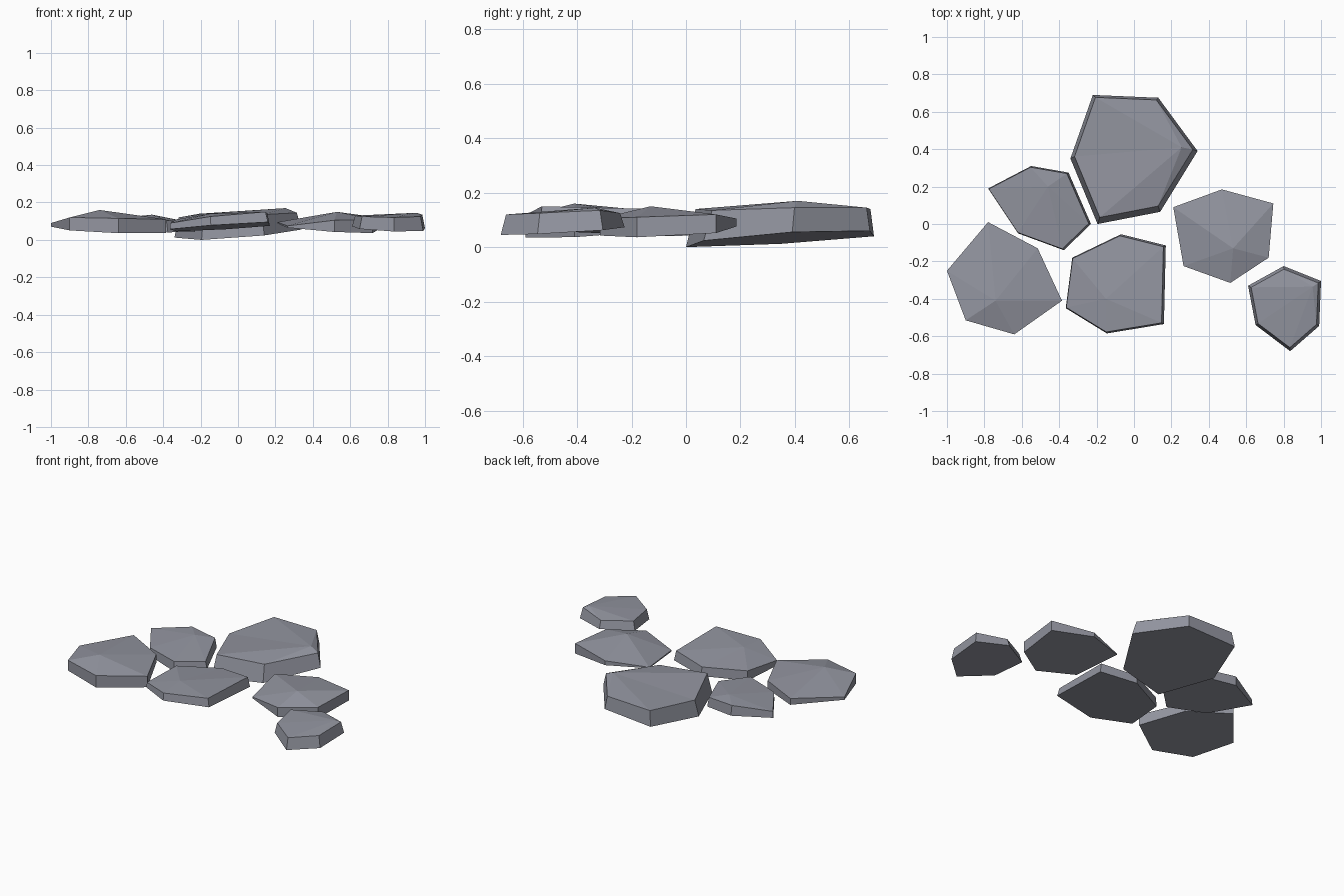
import bpy
import bmesh
from mathutils import Vector

if "Cube" in bpy.data.objects:
    bpy.data.objects.remove(bpy.data.objects["Cube"])

# One slate-grey colour for every stone
slate = bpy.data.materials.new("slate_grey")
slate.diffuse_color = (0.29, 0.30, 0.35, 1.0)
slate.use_nodes = True
slate.node_tree.nodes["Principled BSDF"].inputs["Base Color"].default_value = slate.diffuse_color


def stone(name, outline, bottom, top_z, peak, inset=1.0, shift=(0.0, 0.0)):
    """Six-sided flat stone: tilted flat base, side walls, faceted top.
    bottom = (height at centre, slope in x, slope in y)"""
    bm = bmesh.new()
    n = len(outline)
    centre = sum((Vector(p) for p in outline), Vector((0, 0))) / n
    low, high = [], []
    for p, z in zip(outline, top_z):
        d = Vector(p) - centre
        base_z = bottom[0] + bottom[1] * d.x + bottom[2] * d.y
        low.append(bm.verts.new((p[0], p[1], base_z)))
        t = centre + d * inset + Vector(shift)
        high.append(bm.verts.new((t.x, t.y, z)))
    tip = bm.verts.new(peak)
    bm.faces.new(low)
    for i in range(n):
        j = (i + 1) % n
        bm.faces.new((low[i], low[j], high[j], high[i]))   # side wall
        bm.faces.new((high[i], high[j], tip))              # top facet
    bmesh.ops.recalc_face_normals(bm, faces=bm.faces)
    mesh = bpy.data.meshes.new(name)
    bm.to_mesh(mesh)
    bm.free()
    mesh.materials.append(slate)
    bpy.context.collection.objects.link(bpy.data.objects.new(name, mesh))


# Large stone at the back
stone("large_back_stone",
      [(-.22, .69), (.13, .675), (.34, .39), (.14, .065), (-.195, 0), (-.34, .35)],
      (.032, .06, .06), (.14, .145, .145, .135, .14, .12),
      (.255, .41, .17), .93, (0, .01))

# Two stones on the left
stone("upper_left_stone",
      [(-.78, .19), (-.55, .31), (-.35, .275), (-.23, 0), (-.375, -.14), (-.62, -.05)],
      (.05, -.02, .03), (.10, .125, .115, .09, .105, .10),
      (-.46, .20, .135), .97, (-.005, 0))
stone("lower_left_stone",
      [(-.78, .01), (-.515, -.13), (-.385, -.41), (-.64, -.59), (-.90, -.515), (-1, -.25)],
      (.055, -.04, .06), (.12, .115, .11, .115, .12, .09),
      (-.74, -.41, .16))

# Front centre stone
stone("front_centre_stone",
      [(-.33, -.18), (-.07, -.055), (.17, -.115), (.16, -.535), (-.145, -.585), (-.365, -.45)],
      (.068, .065, -.05), (.11, .115, .14, .15, .125, .09),
      (-.15, -.40, .14), .97, (-.005, 0))

# Two stones on the right
stone("right_stone",
      [(.21, .09), (.47, .185), (.745, .11), (.72, -.18), (.515, -.315), (.265, -.225)],
      (.06, -.07, .06), (.095, .105, .12, .11, .105, .075),
      (.53, -.13, .15))
stone("small_right_stone",
      [(.61, -.33), (.80, -.225), (1, -.305), (.99, -.545), (.835, -.68), (.65, -.54)],
      (.06, -.03, .06), (.13, .125, .135, .125, .12, .125),
      (.955, -.335, .145), .92)
